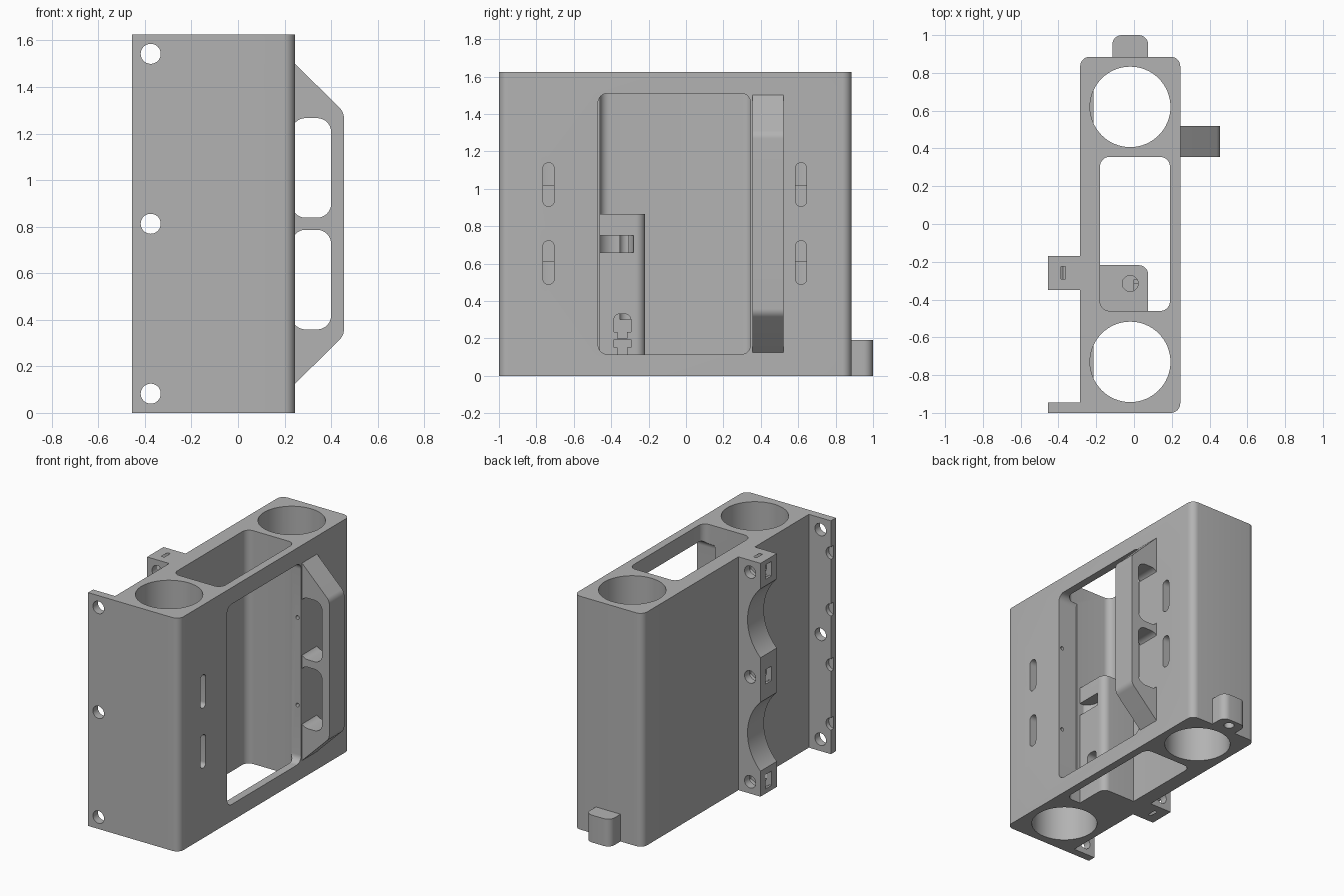
import bpy, bmesh, math
from mathutils import Vector

cube = bpy.data.objects.get("Cube")
if cube:
    bpy.data.objects.remove(cube, do_unlink=True)

grey = bpy.data.materials.new("plain grey")
grey.use_nodes = True
COLOUR = (0.45, 0.45, 0.45, 1)
grey.diffuse_color = COLOUR
grey.node_tree.nodes["Principled BSDF"].inputs["Base Color"].default_value = COLOUR

MID = 0.8125
TOP = 2 * MID


def fillet(corners, steps=8):
    """Outline from (a, b, radius) corners."""
    out = []
    n = len(corners)
    for i, (a, b, r) in enumerate(corners):
        p = Vector((a, b))
        if r == 0:
            out.append(p)
            continue
        d1 = (Vector(corners[i - 1][:2]) - p).normalized()
        d2 = (Vector(corners[(i + 1) % n][:2]) - p).normalized()
        half = d1.angle(d2) / 2
        centre = p + (d1 + d2).normalized() * (r / math.sin(half))
        t1 = p + d1 * (r / math.tan(half)) - centre
        t2 = p + d2 * (r / math.tan(half)) - centre
        sweep = math.pi - 2 * half
        for k in range(steps + 1):
            t = k / steps
            out.append(centre + (t1 * math.sin((1 - t) * sweep) + t2 * math.sin(t * sweep)) / math.sin(sweep))
    return out


def rect(a0, a1, b0, b1, r=0):
    return fillet([(a0, b0, r), (a1, b0, r), (a1, b1, r), (a0, b1, r)])


def disc(a, b, r, n=48, turn=0):
    return [Vector((a + r * math.cos(turn + math.tau * i / n),
                    b + r * math.sin(turn + math.tau * i / n))) for i in range(n)]


def prism(name, outline, axis, lo, hi):
    """Extrude an outline along x (y,z plane), y (x,z plane) or z (x,y plane)."""
    place = {"x": lambda p, h: (h, p.x, p.y),
             "y": lambda p, h: (p.x, h, p.y),
             "z": lambda p, h: (p.x, p.y, h)}[axis]
    bm = bmesh.new()
    face = bm.faces.new([bm.verts.new(place(p, lo)) for p in outline])
    ext = bmesh.ops.extrude_face_region(bm, geom=[face])
    step = Vector(place(Vector((0, 0)), hi - lo))
    bmesh.ops.translate(bm, vec=step, verts=[v for v in ext["geom"] if isinstance(v, bmesh.types.BMVert)])
    bmesh.ops.recalc_face_normals(bm, faces=bm.faces)
    mesh = bpy.data.meshes.new(name)
    bm.to_mesh(mesh)
    bm.free()
    mesh.materials.append(grey)
    obj = bpy.data.objects.new(name, mesh)
    bpy.context.collection.objects.link(obj)
    return obj


def activate(obj):
    bpy.ops.object.select_all(action="DESELECT")
    obj.select_set(True)
    bpy.context.view_layer.objects.active = obj


def cut(obj, outline, axis, lo, hi):
    tool = prism("cutter", outline, axis, lo, hi)
    tool.hide_render = True
    activate(obj)
    mod = obj.modifiers.new("cut", "BOOLEAN")
    mod.operation = "DIFFERENCE"
    mod.solver = "EXACT"
    mod.object = tool
    bpy.ops.object.modifier_apply(modifier=mod.name)
    bpy.data.objects.remove(tool, do_unlink=True)


parts = []

# Main body with the front flange in one outline
body = prism("body", fillet([(-0.455, -1, 0), (0.245, -1, 0.05), (0.245, 0.885, 0.05),
                             (-0.285, 0.885, 0.05), (-0.285, -0.945, 0), (-0.455, -0.945, 0)]),
             "z", 0, TOP)
parts.append(body)
BORES = (-0.73, 0.62)
for y in BORES:
    cut(body, disc(-0.02, y, 0.213, 64), "z", -0.1, TOP + 0.1)
cut(body, rect(-0.18, 0.19, -0.46, 0.355, 0.05), "z", -0.1, TOP + 0.1)

# Side window, strap slots and small pin holes
cut(body, rect(-0.47, 0.345, 0.115, 1.51, 0.05), "x", 0.1, 0.3)
for y in (-0.735, 0.615):
    for z in (MID - 0.207, MID + 0.21):
        cut(body, rect(y - 0.03, y + 0.03, z - 0.116, z + 0.116, 0.029), "x", 0.08, 0.3)
for z in (MID - 0.305, MID + 0.305):
    cut(body, disc(0.217, z, 0.013, 16), "y", -0.53, 0.41)

# Bolt holes and edge dents in the flange
BOLTS = (MID - 0.73, MID, MID + 0.73)
for z in BOLTS:
    cut(body, disc(-0.375, z, 0.043), "y", -1.1, -0.9)
for z in (0.21, 0.62, 1.005, 1.4):
    cut(body, disc(-0.46, z, 0.043), "y", -0.975, -0.9)

# Flat pads inside the bores
for i, y in enumerate(BORES):
    parts.append(prism(f"bore_pad_{i + 1}", rect(-0.25, -0.215, y - 0.086, y + 0.086), "z", 0.61, 1.02))

# Scalloped clamp bracket with nut pockets
bracket = prism("clamp_bracket", rect(-0.455, -0.28, 0, TOP), "y", -0.35, -0.17)
parts.append(bracket)
for z in (MID - 0.395, MID + 0.395):
    cut(bracket, disc(-0.693, z, 0.338, 96), "y", -0.4, -0.1)
for z in BOLTS:
    cut(bracket, disc(-0.375, z, 0.043), "y", -0.4, -0.1)
    cut(bracket, disc(-0.375, z, 0.089, 6, math.pi / 2), "y", -0.29, -0.225)
    cut(bracket, rect(-0.5, -0.375, z - 0.05, z + 0.05), "y", -0.291, -0.224)

# Carrying handle
handle = prism("handle", fillet([(0.24, 0.12, 0), (0.455, 0.333, 0.06),
                                 (0.455, TOP - 0.333, 0.06), (0.24, TOP - 0.12, 0)]),
               "y", 0.355, 0.52)
parts.append(handle)
for z in (MID - 0.24, MID + 0.24):
    cut(handle, rect(0.23, 0.4, z - 0.214, z + 0.214, 0.06), "y", 0.3, 0.6)

# Socket block inside the centre pocket
block = prism("socket_block", fillet([(-0.19, -0.468, 0), (0.075, -0.468, 0),
                                      (0.075, -0.218, 0.05), (-0.19, -0.218, 0)]), "z", 0, 0.865)
parts.append(block)
cut(block, disc(-0.02, -0.315, 0.042), "z", 0.3, 1)
cut(block, disc(0.09, -0.375, 0.096), "z", 0.66, 0.75)
cut(block, fillet([(-0.385, 0.235, 0), (-0.295, 0.235, 0), (-0.295, 0.33, 0.03), (-0.385, 0.33, 0.03)]),
    "x", 0, 0.1)
cut(block, rect(-0.365, -0.315, 0.2, 0.25), "x", 0, 0.1)
cut(block, rect(-0.385, -0.295, 0.15, 0.195), "x", 0, 0.1)
cut(block, rect(-0.365, -0.315, 0.11, 0.16), "x", 0, 0.1)

# Rear foot tab with a blind hole underneath
tab = prism("rear_tab", fillet([(-0.115, 0.875, 0), (0.075, 0.875, 0),
                                (0.075, 1, 0.05), (-0.115, 1, 0.05)]), "z", 0, 0.19)
parts.append(tab)
cut(tab, disc(-0.02, 0.94, 0.033, 32), "z", -0.1, 0.12)

for part in parts:
    activate(part)
    bpy.ops.object.shade_smooth_by_angle(angle=math.radians(25))
